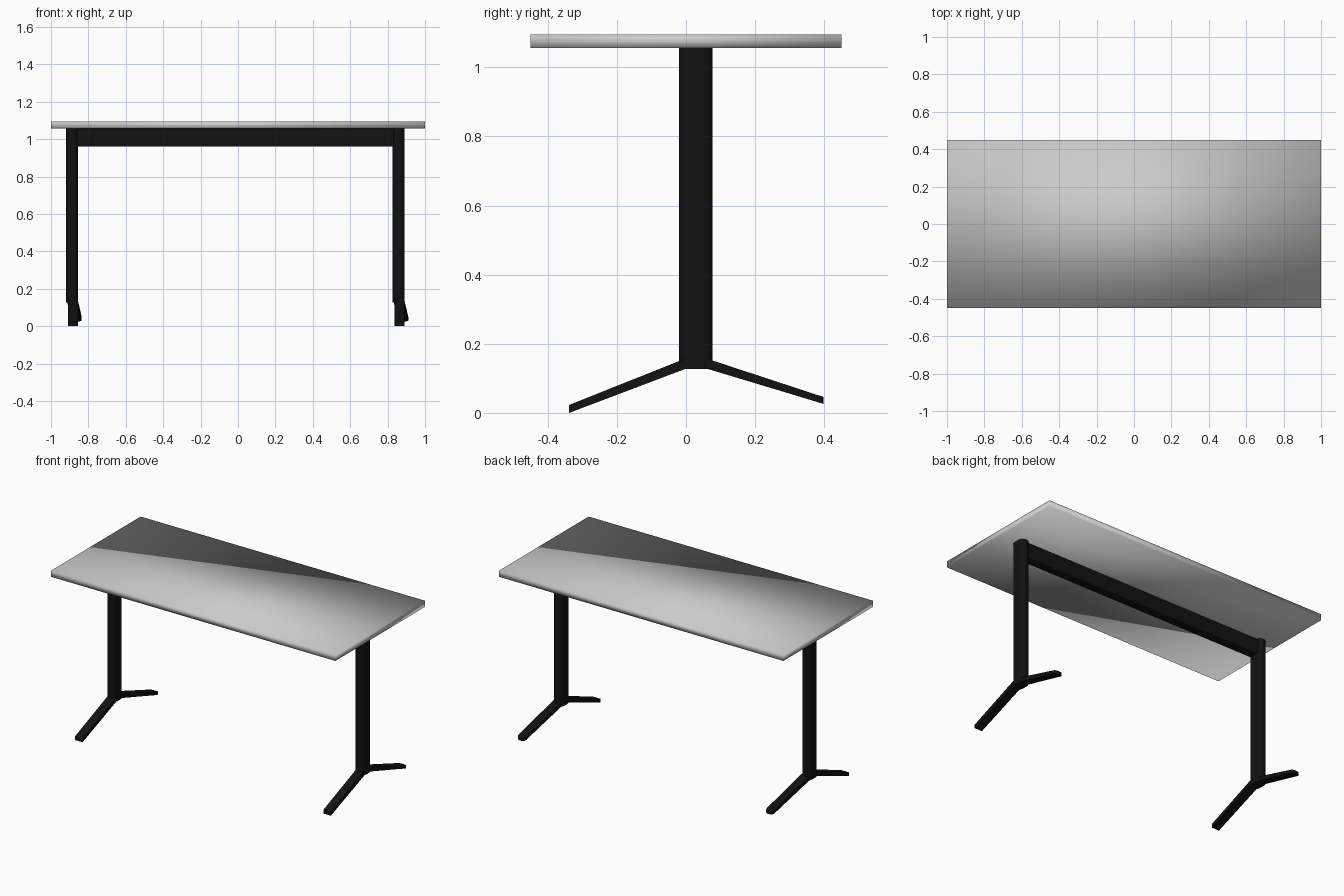
import bpy, bmesh, math
from mathutils import Vector

if "Cube" in bpy.data.objects:
    bpy.data.objects.remove(bpy.data.objects["Cube"])

black = bpy.data.materials.new("black_metal")
black.diffuse_color = (0.006, 0.006, 0.006, 1)
black.use_nodes = True
black.node_tree.nodes["Principled BSDF"].inputs["Base Color"].default_value = black.diffuse_color


def finish(bm, name, mat=None, angle=35):
    bmesh.ops.recalc_face_normals(bm, faces=bm.faces)
    me = bpy.data.meshes.new(name)
    bm.to_mesh(me)
    bm.free()
    ob = bpy.data.objects.new(name, me)
    bpy.context.collection.objects.link(ob)
    if mat:
        me.materials.append(mat)
    bpy.ops.object.select_all(action='DESELECT')
    ob.select_set(True)
    bpy.context.view_layer.objects.active = ob
    if angle:
        bpy.ops.object.shade_smooth_by_angle(angle=math.radians(angle))
    else:
        bpy.ops.object.shade_smooth()
    return ob


def box(lo, hi):
    bm = bmesh.new()
    bmesh.ops.create_cube(bm, size=1)
    lo, hi = Vector(lo), Vector(hi)
    for v in bm.verts:
        v.co = (lo + hi) / 2 + v.co * (hi - lo)
    return bm


def post(name, cx):
    # Stadium-shaped column, long axis along y
    r, y0, y1, n = 0.0315, -0.02, 0.077, 12
    bm = bmesh.new()
    ring = []
    for cy, start in ((y1 - r, 0), (y0 + r, math.pi)):
        for i in range(n + 1):
            a = start + math.pi * i / n
            ring.append(bm.verts.new((cx + r * math.cos(a), cy + r * math.sin(a), 0.127)))
    face = bm.faces.new(ring)
    ext = bmesh.ops.extrude_face_region(bm, geom=[face])
    top = [g for g in ext["geom"] if isinstance(g, bmesh.types.BMVert)]
    bmesh.ops.translate(bm, verts=top, vec=(0, 0, 1.056 - 0.127))
    finish(bm, name, black)


def foot(name, root, tip, width=0.053):
    # Sloping bar; root and tip are (x centre, y, z bottom, z top)
    bm = box((-0.5, 0, 0), (0.5, 1, 1))
    for v in bm.verts:
        x, y, z0, z1 = tip if v.co.y > 0.5 else root
        v.co = (x + v.co.x * width, y, z1 if v.co.z > 0.5 else z0)
    # Rounded tip corners
    corners = [e for e in bm.edges if all(abs(v.co.y - tip[1]) < 1e-5 for v in e.verts)
               and abs(e.verts[0].co.x - e.verts[1].co.x) < 1e-5]
    bmesh.ops.bevel(bm, geom=corners, offset=0.016, segments=4, profile=0.5, affect='EDGES')
    finish(bm, name, black)


# Tabletop, smooth shaded over its edges
finish(box((-1, -0.45, 1.056), (1, 0.45, 1.095)), "tabletop", angle=None)

# Cross beam under the top
bm = box((-0.888, -0.004, 0.96), (0.858, 0.061, 1.056))
long_edges = [e for e in bm.edges if abs(e.verts[0].co.x - e.verts[1].co.x) > 1]
bmesh.ops.bevel(bm, geom=long_edges, offset=0.008, segments=3, profile=0.5, affect='EDGES')
finish(bm, "cross_beam", black)

# Two identical legs, each with a front and a back foot
for side, cx in (("left", -0.888), ("right", 0.858)):
    post(side + "_post", cx)
    foot(side + "_front_foot", (cx + 0.005, 0.0, 0.128, 0.158), (cx + 0.005, -0.338, 0.0, 0.023))
    foot(side + "_back_foot", (cx + 0.001, 0.06, 0.128, 0.157), (cx + 0.027, 0.398, 0.026, 0.046))
